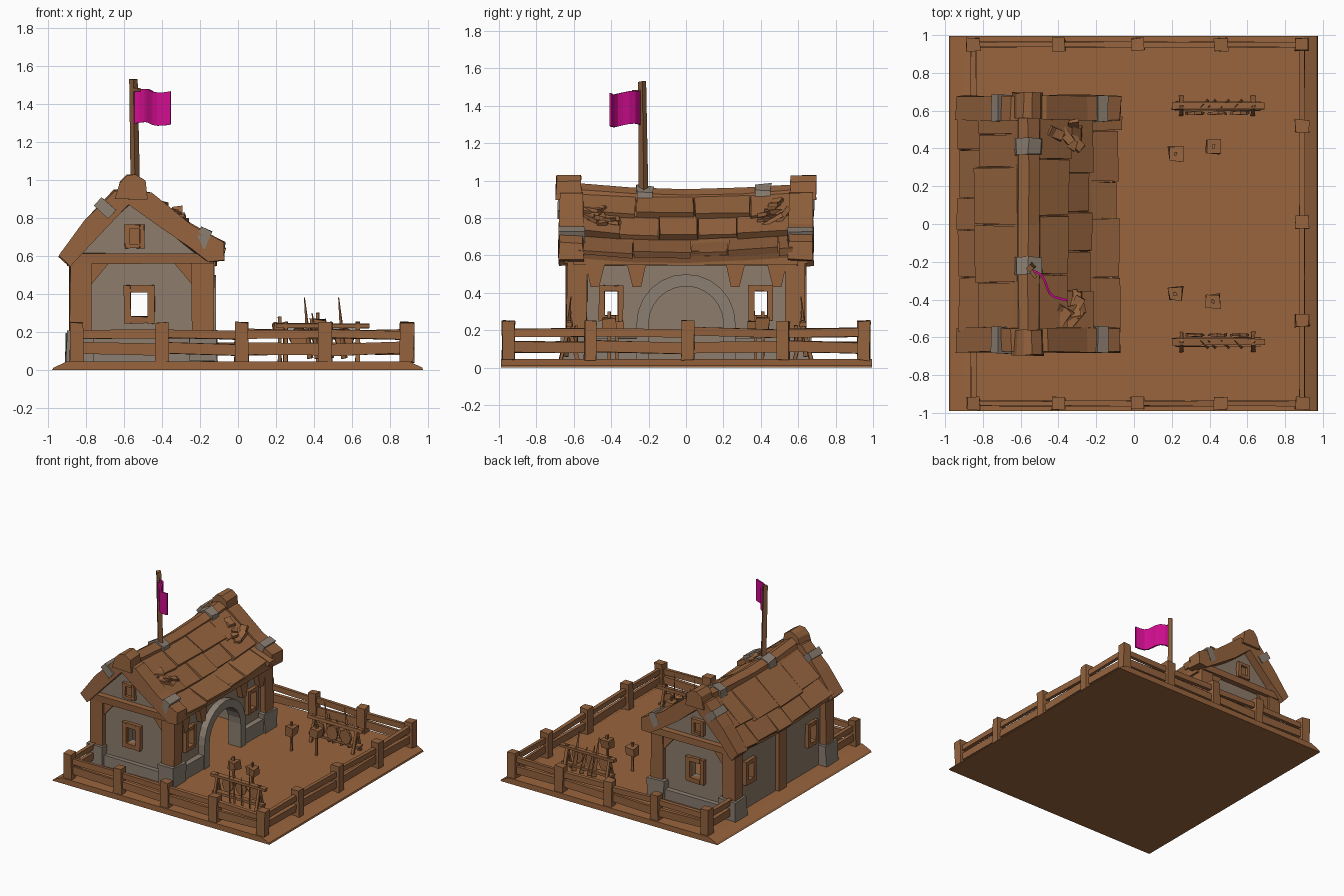
import bpy, bmesh, math, random
from mathutils import Vector

if "Cube" in bpy.data.objects:
    bpy.data.objects.remove(bpy.data.objects["Cube"])

random.seed(4)


def material(name, rgb):
    m = bpy.data.materials.new(name)
    m.diffuse_color = (*rgb, 1)
    m.use_nodes = True
    m.node_tree.nodes["Principled BSDF"].inputs["Base Color"].default_value = m.diffuse_color
    return m


WOOD = material("brown wood", (0.30, 0.125, 0.048))
EARTH = material("brown earth", (0.32, 0.13, 0.047))
PLASTER = material("warm grey plaster", (0.27, 0.20, 0.145))
STONE = material("grey stone", (0.26, 0.21, 0.165))
POLE = material("dark pole wood", (0.24, 0.11, 0.045))
FLAG = material("magenta cloth", (0.62, 0.004, 0.27))


def finish(name, bm, mat, jitter=0.0):
    for v in bm.verts:
        v.co += Vector([random.uniform(-jitter, jitter) for _ in range(3)])
    bmesh.ops.recalc_face_normals(bm, faces=bm.faces[:])
    me = bpy.data.meshes.new(name)
    bm.to_mesh(me)
    bm.free()
    ob = bpy.data.objects.new(name, me)
    if mat:
        me.materials.append(mat)
    bpy.context.collection.objects.link(ob)
    return ob


def box(name, lo, hi, mat, jitter=0.0):
    bm = bmesh.new()
    bmesh.ops.create_cube(bm, size=1)
    for v in bm.verts:
        v.co = [lo[i] + (v.co[i] + 0.5) * (hi[i] - lo[i]) for i in range(3)]
    return finish(name, bm, mat, jitter)


def beam(name, p0, p1, w, h, mat=WOOD, jitter=0.003, tip=1.0):
    # bar from p0 to p1, optionally tapered to its far end
    p0, p1 = Vector(p0), Vector(p1)
    q = (p1 - p0).to_track_quat('X', 'Z')
    bm = bmesh.new()
    bmesh.ops.create_cube(bm, size=1)
    for v in bm.verts:
        s = tip if v.co.x > 0 else 1
        v.co = p0 + q @ Vector(((v.co.x + 0.5) * (p1 - p0).length, v.co.y * w * s, v.co.z * h * s))
    return finish(name, bm, mat, jitter)


def prism(name, pts, axis, stations, mat, jitter=0.0, dz=lambda a: 0):
    # (u, z) profile swept along x or y through the stations
    bm = bmesh.new()
    rings = []
    for a in stations:
        rings.append([bm.verts.new((u, a, z + dz(a)) if axis == 'y' else (a, u, z + dz(a))) for u, z in pts])
    n = len(pts)
    for r, s in zip(rings, rings[1:]):
        for i in range(n):
            bm.faces.new((r[i], r[(i + 1) % n], s[(i + 1) % n], s[i]))
    bm.faces.new(rings[0])
    bm.faces.new(rings[-1])
    return finish(name, bm, mat, jitter)


# ground slab with sloping sides
prism("ground", [(-0.98, 0), (0.975, 0), (0.97, 0.012), (0.9, 0.045), (-0.9, 0.045), (-0.97, 0.012)],
      'y', [-0.99, 0.995], EARTH)

# house shell, hollow, with window and arch openings
walls = prism("walls", [(-0.84, 0.04), (-0.17, 0.04), (-0.17, 0.58), (-0.56, 0.885), (-0.84, 0.6)],
              'y', [-0.605, 0.605], PLASTER)


def arch(r, base, cz=0.235, n=12):
    return [(r, base)] + [(r * math.cos(math.pi * i / n), cz + r * math.sin(math.pi * i / n))
                          for i in range(n + 1)] + [(-r, base)]


cutters = [
    prism("room_cutter", [(-0.79, 0), (-0.22, 0), (-0.22, 0.56), (-0.56, 0.82), (-0.79, 0.58)],
          'y', [-0.55, 0.55], None),
    box("end_window_cutter", (-0.565, -0.8, 0.28), (-0.475, 0.8, 0.41), None),
    box("side_window_cutter_1", (-1, -0.44, 0.28), (0, -0.36, 0.41), None),
    box("side_window_cutter_2", (-1, 0.36, 0.28), (0, 0.44, 0.41), None),
    prism("arch_cutter", arch(0.205, 0), 'x', [-0.3, 0], None)]
for c in cutters:
    c.hide_render = True
    c.hide_viewport = True
    m = walls.modifiers.new("opening", 'BOOLEAN')
    m.operation, m.solver, m.object = 'DIFFERENCE', 'EXACT', c

# stone arch ring around the doorway
prism("stone_arch", arch(0.265, 0.04) + arch(0.2, 0.04)[::-1], 'x', [-0.225, -0.115], STONE)


# window frames: four bars on a wall plane
def frame(name, axis, plane, c, z0, z1, half, t=0.035, d=0.025):
    for part, u0, u1, a, b in (("left", c - half - t, c - half, z0 - t, z1 + t),
                               ("right", c + half, c + half + t, z0 - t, z1 + t),
                               ("sill", c - half, c + half, z0 - t, z0),
                               ("lintel", c - half, c + half, z1, z1 + t)):
        lo, hi = (u0, plane - d, a), (u1, plane + d, b)
        if axis == 'x':
            lo, hi = (plane - d, u0, a), (plane + d, u1, b)
        box(f"{name}_{part}", lo, hi, WOOD, 0.003)


for s in (-1, 1):
    frame("end_window", 'y', s * 0.61, -0.52, 0.28, 0.41, 0.045)
    frame("loft_window", 'y', s * 0.61, -0.545, 0.665, 0.74, 0.028, 0.025)
    box("loft_shutter", (-0.575, s * 0.61 - 0.004, 0.66), (-0.515, s * 0.61 + 0.004, 0.745), WOOD)
    frame("right_window", 'x', -0.165, s * 0.4, 0.28, 0.41, 0.035, 0.03)
    frame("left_window", 'x', -0.845, s * 0.4, 0.28, 0.41, 0.035, 0.03)

# timber framing, stone footings and gable boards, mirrored front and back
barge = [(-0.945, 0.60), (-0.89, 0.545), (-0.78, 0.66), (-0.57, 0.87), (-0.4, 0.735), (-0.25, 0.635),
         (-0.15, 0.565), (-0.075, 0.58), (-0.07, 0.67), (-0.25, 0.765), (-0.46, 0.93), (-0.65, 0.945),
         (-0.81, 0.78)]
for s in (-1, 1):
    for x0, x1 in ((-0.885, -0.775), (-0.24, -0.13)):
        box("corner_post", (x0, s * 0.585 - 0.055, 0.05), (x1, s * 0.585 + 0.055, 0.6), WOOD, 0.006)
        c = (x0 + x1) / 2
        box("corner_footing", (c - 0.075, s * 0.585 - 0.08, 0.04), (c + 0.075, s * 0.585 + 0.08, 0.2), STONE, 0.008)
    box("end_footing", (-0.8, s * 0.605 - 0.035, 0.04), (-0.2, s * 0.605 + 0.035, 0.13), STONE, 0.004)
    box("right_footing", (-0.2, min(s * 0.25, s * 0.55), 0.04), (-0.125, max(s * 0.25, s * 0.55), 0.16), STONE, 0.004)
    box("tie_beam", (-0.88, s * 0.61 - 0.04, 0.56), (-0.13, s * 0.61 + 0.04, 0.615), WOOD, 0.004)
    for x, d in ((-0.78, 1), (-0.235, -1)):
        prism("end_brace", [(x, 0.44), (x + d * 0.1, 0.56), (x, 0.56)], 'y', [s * 0.59, s * 0.625], WOOD)
    for y, d in ((s * 0.54, -s), (s * 0.21, s)):
        prism("side_brace", [(y, 0.57), (y + d * 0.11, 0.57), (y + d * 0.075, 0.43), (y + d * 0.03, 0.43)],
              'x', [-0.18, -0.125], WOOD)
    prism("gable_board", barge, 'y', [s * 0.55, s * 0.68], WOOD, 0.007)
    prism("gable_cap", [(-0.645, 0.9), (-0.48, 0.9), (-0.49, 0.995), (-0.54, 1.03), (-0.585, 1.025), (-0.62, 0.99)],
          'y', [s * 0.56, s * 0.695], WOOD, 0.005)
    # grey bands on the gable boards
    beam("right_board_band", (-0.215, s * 0.61, 0.7), (-0.16, s * 0.61, 0.675), 0.14, 0.115, STONE)
    beam("left_board_band", (-0.72, s * 0.615, 0.83), (-0.68, s * 0.615, 0.875), 0.14, 0.1, STONE)
box("left_middle_post", (-0.875, -0.05, 0.05), (-0.82, 0.05, 0.6), WOOD, 0.005)
for x in (-0.845, -0.15):
    box("eave_beam", (x - 0.035, -0.6, 0.55), (x + 0.035, 0.6, 0.62), WOOD, 0.004)


# sagging roof with overlapping rows of uneven boards
def sag(y):
    return -0.03 * (1 - (y / 0.6) ** 2)


ys = [-0.58, -0.3, 0, 0.3, 0.58]
prism("roof_deck", [(-0.9, 0.575), (-0.77, 0.69), (-0.57, 0.875), (-0.28, 0.665), (-0.12, 0.575), (-0.1, 0.625),
                    (-0.28, 0.725), (-0.5, 0.92), (-0.62, 0.92), (-0.79, 0.735), (-0.9, 0.62)],
      'y', ys, WOOD, 0, sag)
rows = [((-0.095, 0.615), (-0.27, 0.70)), ((-0.24, 0.705), (-0.39, 0.825)), ((-0.36, 0.81), (-0.52, 0.93)),
        ((-0.905, 0.605), (-0.78, 0.735)), ((-0.81, 0.725), (-0.6, 0.915))]
for a, b in rows:
    y = -0.57
    while y < 0.55:
        y2 = min(y + random.uniform(0.16, 0.32), 0.57)
        k, t = random.uniform(-0.1, 0.1), random.uniform(0.025, 0.045)
        p, q = Vector(a), Vector(b)
        p = p + (q - p) * k
        n = Vector((p.y - q.y, q.x - p.x)).normalized()
        n = n if n.y > 0 else -n
        prism("roof_board", [p, q, q + n * t * 0.5, p + n * t], 'y', [y, y2], WOOD, 0.004, sag)
        y = y2 + 0.006
prism("ridge_beam", [(-0.625, 0.89), (-0.495, 0.89), (-0.5, 0.955), (-0.56, 0.985), (-0.61, 0.96)],
      'y', ys, WOOD, 0.004, sag)
for y in (-0.22, 0.41):
    prism("ridge_band", [(-0.64, 0.87), (-0.48, 0.87), (-0.49, 0.965), (-0.56, 1.0), (-0.62, 0.97)],
          'y', [y - 0.045, y + 0.045], STONE, 0.006, sag)

# broken boards lying on the right slope
for s in (-1, 1):
    for i in range(7):
        c = Vector((-0.37 + random.uniform(-0.07, 0.07), s * 0.47 + random.uniform(-0.05, 0.05), 0))
        c.z = 0.87 - (c.x + 0.42) * 0.75
        d = Vector((random.uniform(-0.3, 1), random.uniform(-1, 1), random.uniform(-0.7, 0.2))).normalized() * 0.07
        beam("broken_board", c - d, c + d, 0.05, 0.022, WOOD, 0.006)

# flagpole and waving flag
beam("flagpole", (-0.54, -0.225, 0.9), (-0.55, -0.235, 1.53), 0.036, 0.036, POLE, 0.002, 0.85)
beam("flag_crossbar", (-0.56, -0.225, 1.475), (-0.52, -0.285, 1.475), 0.018, 0.018, POLE, 0)
bm = bmesh.new()
cols = []
for i in range(9):
    t = i / 8
    w = 0.022 * math.sin(t * 7)
    x, y = -0.555 + 0.19 * t + w * 0.7, -0.25 - 0.17 * t + w * 0.7
    cols.append([bm.verts.new((x, y, z + 0.01 * math.sin(t * 6))) for z in (1.295, 1.385, 1.47)])
for a, b in zip(cols, cols[1:]):
    for j in range(2):
        bm.faces.new((a[j], b[j], b[j + 1], a[j + 1]))
flag = finish("flag", bm, FLAG)
flag.modifiers.new("thickness", 'SOLIDIFY').thickness = 0.012


# fence: posts joined by two rails
def fence(points):
    for p in points:
        if abs(p[0]) < 0.95 and p not in done:
            done.add(p)
            box("fence_post", (p[0] - 0.036, p[1] - 0.033, 0.04), (p[0] + 0.036, p[1] + 0.033, 0.25), WOOD, 0.005)
    for p, q in zip(points, points[1:]):
        for z, h in ((0.11, 0.06), (0.187, 0.045)):
            dz = random.uniform(-0.008, 0.008)
            beam("fence_rail", (*p, z + dz), (*q, z - dz), 0.028, h, WOOD, 0.003)


done = set()
xs = [-0.85, -0.4, 0.02, 0.46, 0.89]
for y in (-0.95, 0.95):
    fence([(x, y) for x in xs])
    for z, h in ((0.11, 0.06), (0.187, 0.045)):
        beam("left_rail", (-0.85, y, z), (-0.85, y * 0.66, z), 0.028, h)
fence([(0.89, y) for y in (-0.95, -0.51, 0.01, 0.52, 0.95)])

# weapon racks with leaning shields and upright blades, and practice posts
for s in (-1, 1):
    yc = s * 0.625
    for x in (0.25, 0.63):
        for d in (-1, 1):
            beam("rack_leg", (x, yc + d * 0.045, 0.04), (x, yc - d * 0.008, 0.25), 0.02, 0.02)
    beam("rack_top_bar", (0.2, yc, 0.232), (0.69, yc, 0.232), 0.035, 0.025)
    beam("rack_low_bar", (0.22, yc, 0.1), (0.67, yc, 0.1), 0.05, 0.018)
    for x in (0.32, 0.44, 0.56):
        pts = [(x + 0.05 * math.cos(i * math.pi / 4), 0.165 + 0.06 * math.sin(i * math.pi / 4)) for i in range(8)]
        prism("rack_shield", pts, 'y', [yc - s * 0.045, yc - s * 0.03], WOOD, 0.004)
    for x, top in ((0.36, 0.38), (0.4, 0.3), (0.54, 0.38), (0.47, 0.27)):
        beam("rack_blade", (x + 0.02, yc + s * 0.02, 0.06), (x - 0.01, yc - s * 0.01, top), 0.012, 0.036, WOOD, 0, 0.15)
    for x, y, z in ((0.22, 0.37, 0.22), (0.42, 0.41, 0.24)):
        beam("practice_post", (x, s * y, 0.04), (x, s * y, z + 0.06), 0.016, 0.016)
        box("practice_head", (x - 0.036, s * y - 0.036, z - 0.04), (x + 0.036, s * y + 0.036, z + 0.025), WOOD, 0.008)
